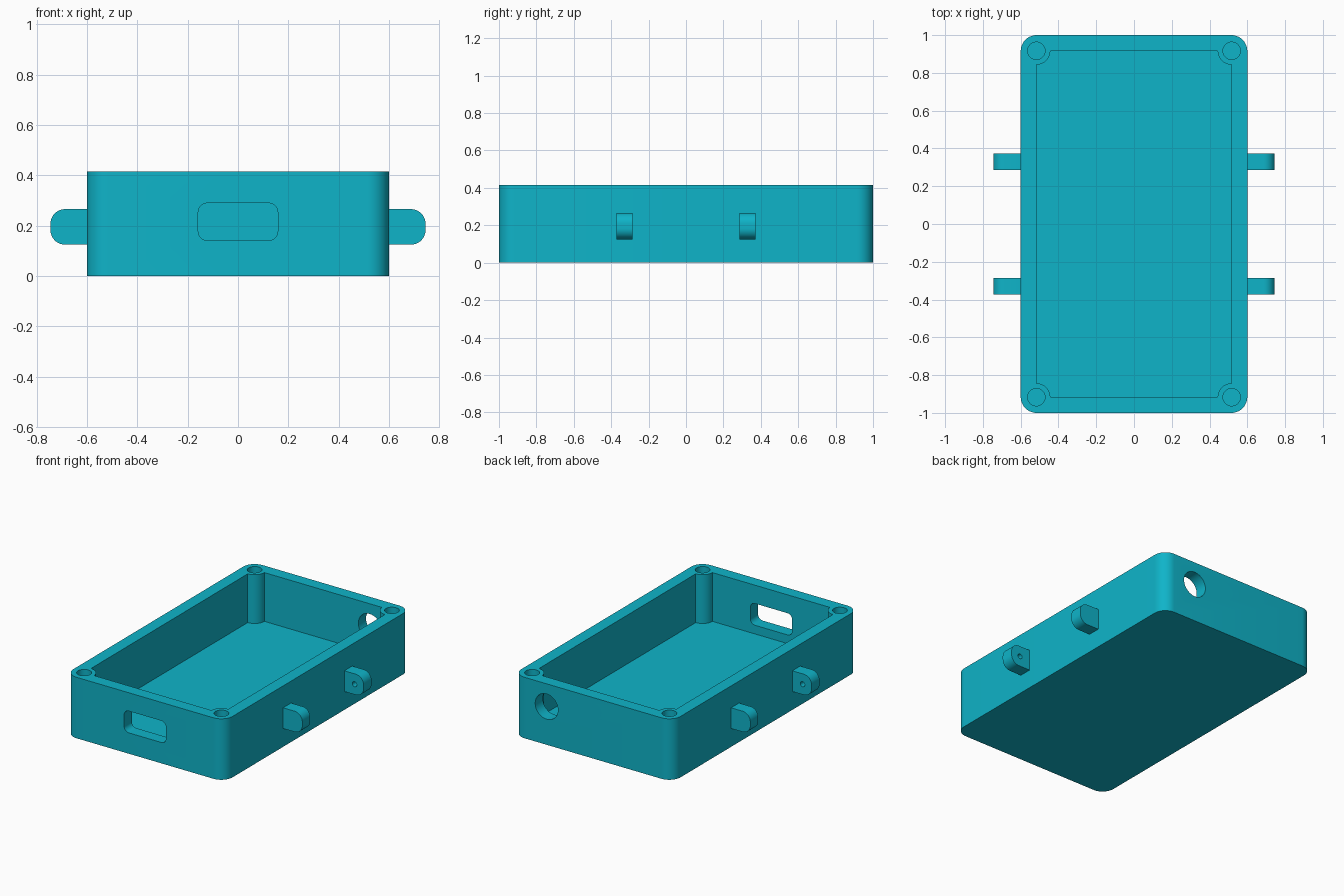
import bpy, bmesh, math
from mathutils import Vector

if "Cube" in bpy.data.objects:
    bpy.data.objects.remove(bpy.data.objects["Cube"])

HX, HY, H, WALL = 0.6, 1.0, 0.415, 0.083
PX, PY = HX - WALL, HY - WALL          # inner walls and screw post centres

teal = bpy.data.materials.new("teal plastic")
teal.diffuse_color = (0.0048, 0.456, 0.584, 1)
teal.use_nodes = True
teal.node_tree.nodes["Principled BSDF"].inputs["Base Color"].default_value = teal.diffuse_color


def arc(cx, cy, r, a0, a1, n=12):
    return [(cx + r * math.cos(math.radians(a0 + (a1 - a0) * i / n)),
             cy + r * math.sin(math.radians(a0 + (a1 - a0) * i / n))) for i in range(n + 1)]


def rounded_rect(cx, cy, hx, hy, r):
    pts = []
    for k, (sx, sy) in enumerate([(1, 1), (-1, 1), (-1, -1), (1, -1)]):
        pts += arc(cx + sx * (hx - r), cy + sy * (hy - r), r, 90 * k, 90 * k + 90)
    return pts


def circle(cx, cy, r, n=40):
    return arc(cx, cy, r, 0, 360, n)[:-1]


def prism(name, pts, lo, hi, axis="Z"):
    """Extrude a closed outline along z (outline in x, y) or y (outline in x, z)."""
    place = (lambda a, b, c: (a, b, c)) if axis == "Z" else (lambda a, b, c: (a, c, b))
    bm = bmesh.new()
    face = bm.faces.new([bm.verts.new(place(a, b, lo)) for a, b in pts])
    ext = bmesh.ops.extrude_face_region(bm, geom=[face])
    moved = [v for v in ext["geom"] if isinstance(v, bmesh.types.BMVert)]
    bmesh.ops.translate(bm, verts=moved, vec=Vector(place(0, 0, hi - lo)))
    bmesh.ops.recalc_face_normals(bm, faces=bm.faces[:])
    mesh = bpy.data.meshes.new(name)
    bm.to_mesh(mesh)
    bm.free()
    mesh.materials.append(teal)
    obj = bpy.data.objects.new(name, mesh)
    bpy.context.collection.objects.link(obj)
    return obj


def activate(obj):
    bpy.ops.object.select_all(action="DESELECT")
    obj.select_set(True)
    bpy.context.view_layer.objects.active = obj


def cut(obj, cutter):
    mod = obj.modifiers.new("cut", "BOOLEAN")
    mod.operation, mod.solver, mod.object = "DIFFERENCE", "EXACT", cutter
    activate(obj)
    bpy.ops.object.modifier_apply(modifier=mod.name)
    bpy.data.objects.remove(cutter)


def smooth(obj):
    activate(obj)
    bpy.ops.object.shade_smooth_by_angle(angle=math.radians(30))


# Open box with rounded corners
box = prism("enclosure", rounded_rect(0, 0, HX, HY, 0.085), 0, H)

# Cavity whose corners leave quarter-round screw posts
cavity = []
for sx, sy, a in [(1, 1, 270), (-1, 1, 360), (-1, -1, 90), (1, -1, 180)]:
    cavity += arc(sx * PX, sy * PY, 0.074, a, a - 90)
cut(box, prism("cavity_cutter", cavity, WALL, H + 0.1))

# Screw holes in the posts
for sx in (-1, 1):
    for sy in (-1, 1):
        cut(box, prism("screw_cutter", circle(sx * PX, sy * PY, 0.046, 32), 0.12, H + 0.1))

# Front port slot and round cable hole at the back
cut(box, prism("slot_cutter", rounded_rect(0, 0.216, 0.158, 0.074, 0.036), -1.1, -0.86, "Y"))
cut(box, prism("cable_cutter", circle(0.35, 0.26, 0.086), 0.86, 1.1, "Y"))
smooth(box)

# Side lugs with a small blind hole on the faces that look toward each other
for sx, side in ((1, "right"), (-1, "left")):
    for sy, end in ((-1, "front"), (1, "back")):
        r, tip, z0, z1 = 0.058, 0.745, 0.125, 0.266
        outline = [(HX, z0)] + arc(tip - r, z0 + r, r, -90, 0) \
            + arc(tip - r, z1 - r, r, 0, 90) + [(HX, z1)]
        outline = [(sx * x, z) for x, z in outline]
        lo, hi = sorted((sy * 0.287, sy * 0.372))
        lug = prism(f"{end}_{side}_lug", outline, lo, hi, "Y")
        lo, hi = sorted((sy * 0.25, sy * 0.34))
        cut(lug, prism("pin_cutter", circle(sx * 0.677, 0.195, 0.017, 20), lo, hi, "Y"))
        smooth(lug)
